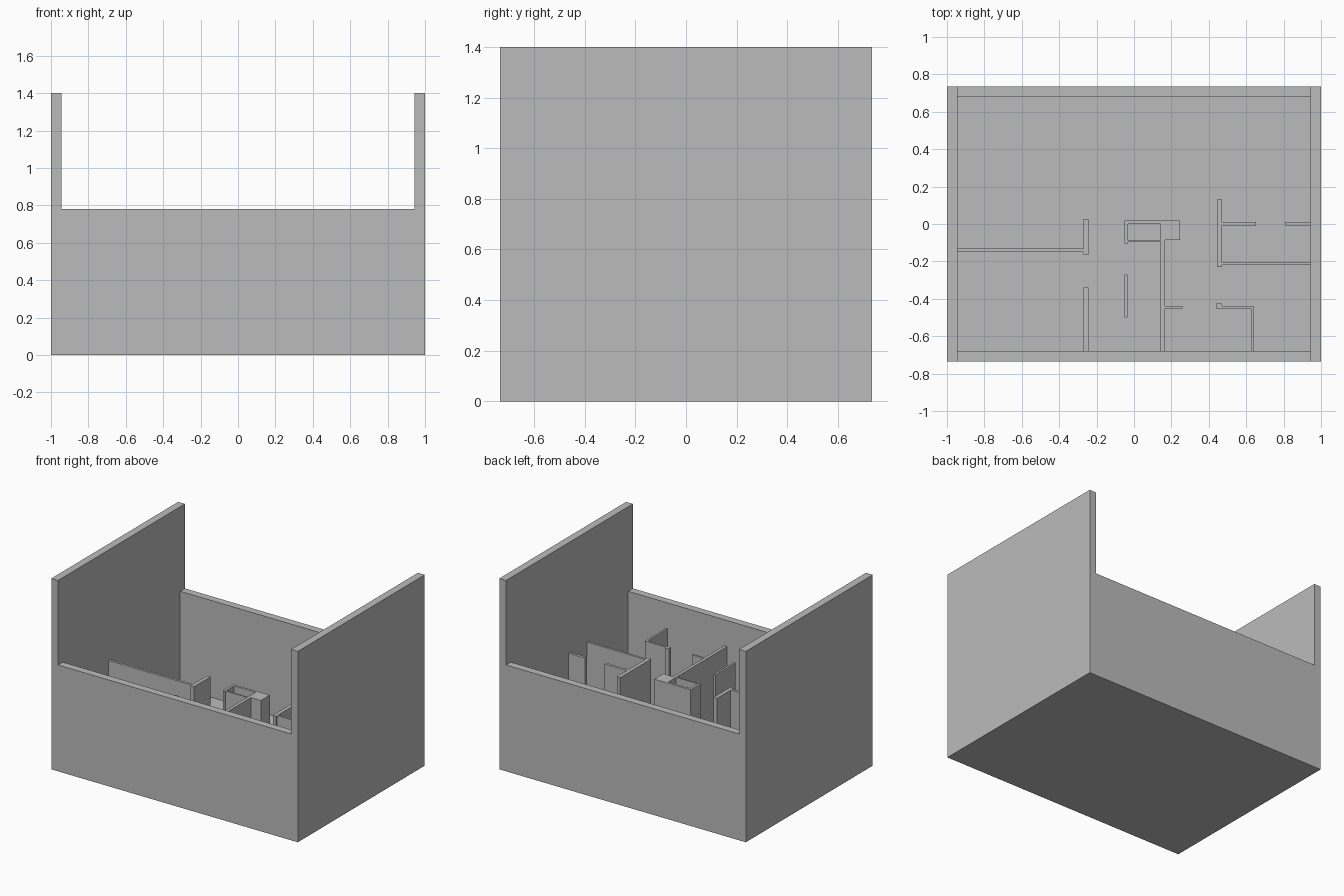
import bpy

if "Cube" in bpy.data.objects:
    bpy.data.objects.remove(bpy.data.objects["Cube"])

# One plain colour for the whole model
grey = bpy.data.materials.new("plain grey")
grey.diffuse_color = (0.5, 0.5, 0.5, 1)
grey.use_nodes = True
grey.node_tree.nodes["Principled BSDF"].inputs["Base Color"].default_value = grey.diffuse_color

W, D = 1.0, 0.735            # outer half width and half depth
T = 0.055                    # outer wall thickness
FLOOR, LOW, HIGH, ROOM = 0.07, 0.78, 1.40, 0.59
IN_X, IN_Y = W - T, D - T    # inner faces of the shell


def boxes(name, rects, z0, z1):
    """One object made of upright boxes given as (x0, x1, y0, y1)."""
    verts, faces = [], []
    for x0, x1, y0, y1 in rects:
        b = len(verts)
        for z in (z0, z1):
            verts += [(x0, y0, z), (x1, y0, z), (x1, y1, z), (x0, y1, z)]
        faces += [(b + 3, b + 2, b + 1, b), (b + 4, b + 5, b + 6, b + 7)]
        for i in range(4):
            j = (i + 1) % 4
            faces.append((b + i, b + j, b + 4 + j, b + 4 + i))
    mesh = bpy.data.meshes.new(name)
    mesh.from_pydata(verts, [], faces)
    mesh.materials.append(grey)
    obj = bpy.data.objects.new(name, mesh)
    bpy.context.collection.objects.link(obj)
    return obj


# Outer shell: floor, tall side walls, low front and back walls
boxes("floor", [(-IN_X, IN_X, -IN_Y, IN_Y)], 0, FLOOR)
boxes("left_wall", [(-W, -IN_X, -D, D)], 0, HIGH)
boxes("right_wall", [(IN_X, W, -D, D)], 0, HIGH)
boxes("front_wall", [(-IN_X, IN_X, -D, -IN_Y)], 0, LOW)
boxes("back_wall", [(-IN_X, IN_X, IN_Y, D)], 0, LOW)

# Left room partitions
boxes("left_partitions", [
    (-IN_X, -0.27, -0.15, -0.132),
    (-0.27, -0.243, -0.163, 0.028),
    (-0.27, -0.243, -IN_Y, -0.34),
], FLOOR, ROOM)

# Free-standing screen in the hall
boxes("hall_screen", [(-0.05, -0.034, -0.50, -0.27)], FLOOR, ROOM)

# Closet: thin walls around a hollow, with a solid pillar on its right
boxes("closet_walls", [
    (-0.05, -0.032, -0.105, 0.018),
    (-0.032, 0.142, 0.0, 0.018),
    (-0.032, 0.142, -0.097, -0.088),
], FLOOR, ROOM)
boxes("pillar", [(0.142, 0.245, -0.085, 0.018)], FLOOR, ROOM)

# Middle partition with a door stub
boxes("middle_partitions", [
    (0.142, 0.165, -IN_Y, -0.085),
    (0.165, 0.26, -0.453, -0.438),
], FLOOR, ROOM)

# Right room partitions
boxes("right_partitions", [
    (0.443, 0.47, -0.23, 0.13),
    (0.47, 0.652, -0.008, 0.012),
    (0.81, IN_X, -0.008, 0.012),
    (0.47, IN_X, -0.218, -0.202),
], FLOOR, ROOM)

# Small front room
boxes("front_room_partitions", [
    (0.438, 0.625, -0.453, -0.438),
    (0.438, 0.47, -0.438, -0.426),
    (0.625, 0.64, -IN_Y, -0.438),
], FLOOR, ROOM)
